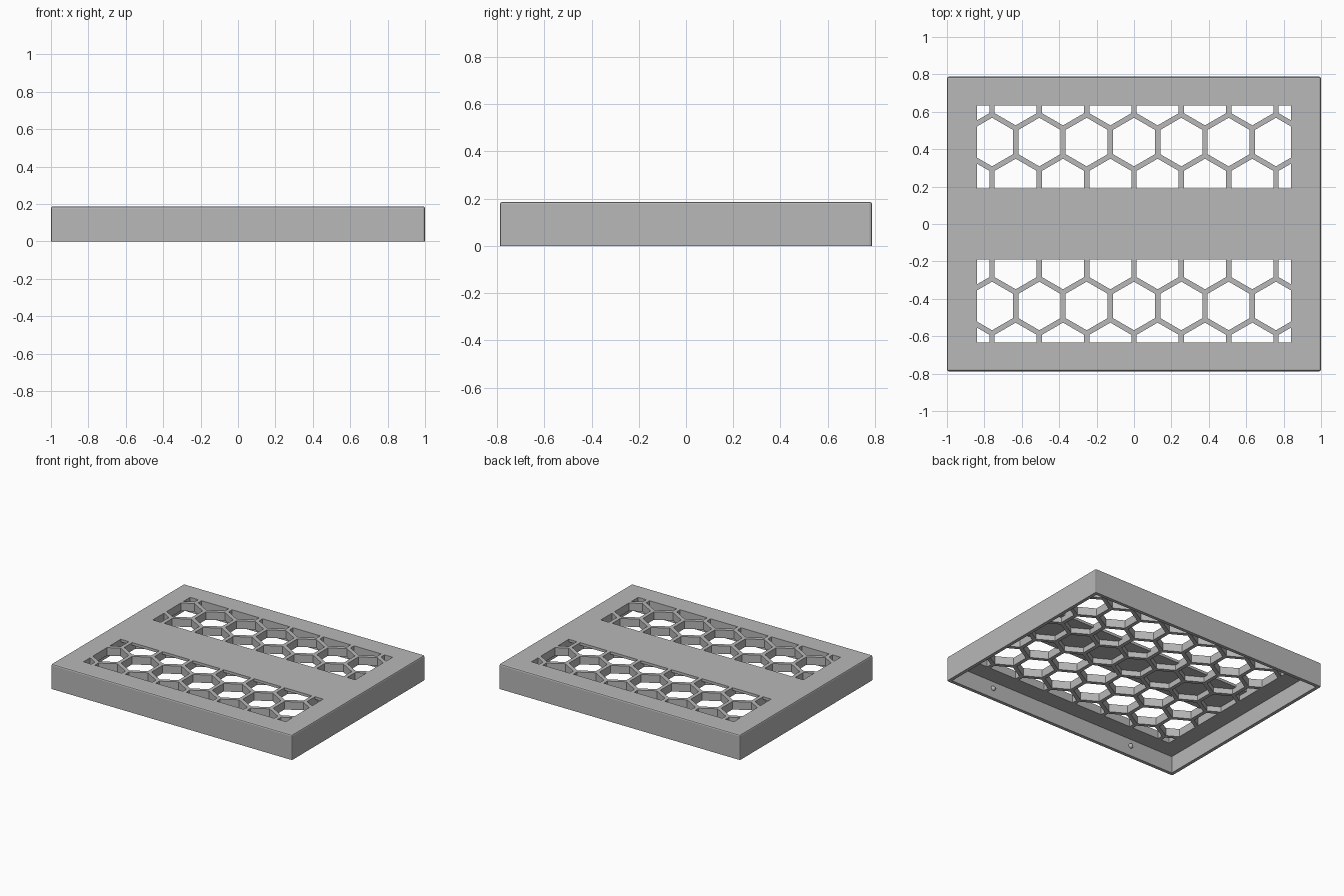
import bpy, bmesh, math
from mathutils import Vector

cube = bpy.data.objects.get("Cube")
if cube:
    bpy.data.objects.remove(cube, do_unlink=True)

LENGTH, WIDTH, HEIGHT = 2.0, 1.575, 0.187
WALL, PLATE, SKIN = 0.025, 0.06, 0.02
WIN_X, WIN_OUT, WIN_IN = 0.84, 0.633, 0.19
PITCH, STRUT = 0.253, 0.028

grey = bpy.data.materials.new("plain grey")
grey.use_nodes = True
colour = (0.48, 0.48, 0.48, 1)
grey.diffuse_color = colour
grey.node_tree.nodes["Principled BSDF"].inputs["Base Color"].default_value = colour


def finish(name, bm):
    bmesh.ops.recalc_face_normals(bm, faces=bm.faces)
    mesh = bpy.data.meshes.new(name)
    bm.to_mesh(mesh)
    bm.free()
    mesh.materials.append(grey)
    obj = bpy.data.objects.new(name, mesh)
    bpy.context.collection.objects.link(obj)
    return obj


def box(sx, sy, z0, z1):
    bm = bmesh.new()
    bmesh.ops.create_cube(bm, size=1)
    for v in bm.verts:
        v.co = Vector((v.co.x * sx, v.co.y * sy, z0 if v.co.z < 0 else z1))
    return bm


def clip(bm, point, normal):
    geom = bm.verts[:] + bm.edges[:] + bm.faces[:]
    bmesh.ops.bisect_plane(bm, geom=geom, dist=1e-6, plane_co=point,
                           plane_no=normal, clear_outer=True)


def hex_cells(name, y0, y1, z0, z1):
    """Prisms of a honeycomb, trimmed to a rectangle."""
    bm = bmesh.new()
    radius = (PITCH - STRUT) / math.sqrt(3)
    for row in range(-3, 4):
        cy = row * PITCH * math.sqrt(3) / 2
        for col in range(-5, 6):
            cx = (col + (row % 2) / 2) * PITCH
            bm.faces.new([bm.verts.new((cx + radius * math.sin(k * math.pi / 3),
                                        cy + radius * math.cos(k * math.pi / 3), z0))
                          for k in range(6)])
    clip(bm, (WIN_X, 0, 0), (1, 0, 0))
    clip(bm, (-WIN_X, 0, 0), (-1, 0, 0))
    clip(bm, (0, y1, 0), (0, 1, 0))
    clip(bm, (0, y0, 0), (0, -1, 0))
    raised = bmesh.ops.extrude_face_region(bm, geom=bm.faces[:])["geom"]
    for v in raised:
        if isinstance(v, bmesh.types.BMVert):
            v.co.z = z1
    return finish(name, bm)


def cut(obj, cutter):
    cutter.hide_render = True
    mod = obj.modifiers.new("cut", "BOOLEAN")
    mod.operation, mod.solver, mod.object = "DIFFERENCE", "EXACT", cutter
    bpy.ops.object.select_all(action="DESELECT")
    bpy.context.view_layer.objects.active = obj
    obj.select_set(True)
    bpy.ops.object.modifier_apply(modifier=mod.name)
    bpy.data.objects.remove(cutter, do_unlink=True)


# Cover body with softened upper and corner edges
bm = box(LENGTH, WIDTH, 0, HEIGHT)
edges = [e for e in bm.edges if max(v.co.z for v in e.verts) > HEIGHT / 2]
bmesh.ops.bevel(bm, geom=edges, offset=0.01, segments=2, profile=0.5, affect="EDGES")
cover = finish("vented_cover", bm)

# Hollow underside
ceiling = HEIGHT - PLATE
cut(cover, finish("cavity_cutter",
                  box(LENGTH - 2 * WALL, WIDTH - 2 * WALL, -0.1, ceiling)))

# Honeycomb pockets below, opened through the top in two windows
cut(cover, hex_cells("pocket_cutter", -WIN_OUT, WIN_OUT, ceiling - 0.03, HEIGHT - SKIN))
for side in (-1, 1):
    low, high = sorted((side * WIN_IN, side * WIN_OUT))
    cut(cover, hex_cells("vent_cutter", low, high, ceiling - 0.02, HEIGHT + 0.05))

# Small snap bumps on the long inner walls
bm = bmesh.new()
for sx in (-1, 1):
    for sy in (-1, 1):
        made = bmesh.ops.create_uvsphere(bm, u_segments=16, v_segments=8, radius=0.018)
        bmesh.ops.translate(bm, verts=made["verts"],
                            vec=(sx * 0.61, sy * (WIDTH / 2 - WALL), 0.075))
bumps = finish("snap_bumps", bm)
for face in bumps.data.polygons:
    face.use_smooth = True
